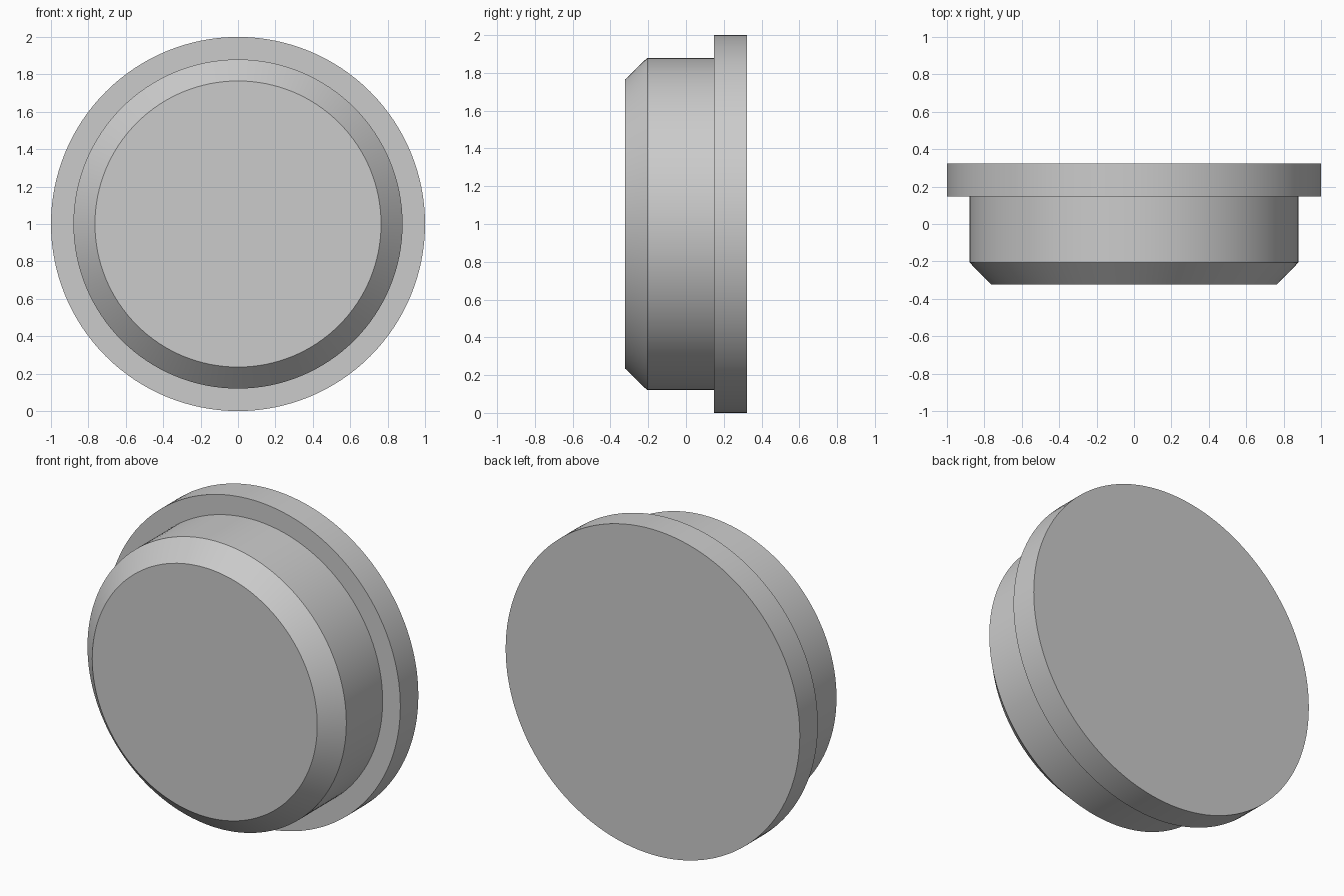
import bpy
import bmesh
import math

cube = bpy.data.objects.get("Cube")
if cube:
    bpy.data.objects.remove(cube, do_unlink=True)

SEGMENTS = 128

# One plain grey material
grey = bpy.data.materials.new("plain_grey")
grey.use_nodes = True
colour = (0.6, 0.6, 0.6, 1)
grey.diffuse_color = colour
grey.node_tree.nodes["Principled BSDF"].inputs["Base Color"].default_value = colour

# Outline of the stepped plug as (radius, y), from the front face to the back
profile = [(0.765, -0.323), (0.88, -0.205), (0.88, 0.148), (1.0, 0.148), (1.0, 0.323)]

# Turn the outline around the y axis and cap both ends
bm = bmesh.new()
rings = []
for radius, y in profile:
    ring = []
    for i in range(SEGMENTS):
        a = math.tau * i / SEGMENTS
        ring.append(bm.verts.new((radius * math.cos(a), y, 1 + radius * math.sin(a))))
    rings.append(ring)
for near, far in zip(rings, rings[1:]):
    for i in range(SEGMENTS):
        j = (i + 1) % SEGMENTS
        bm.faces.new((near[i], near[j], far[j], far[i]))
bm.faces.new(rings[0])
bm.faces.new(rings[-1])
bmesh.ops.recalc_face_normals(bm, faces=bm.faces)

mesh = bpy.data.meshes.new("flanged_plug")
bm.to_mesh(mesh)
bm.free()
mesh.materials.append(grey)
plug = bpy.data.objects.new("flanged_plug", mesh)
bpy.context.collection.objects.link(plug)

# Smooth sides with crisp rims
bpy.ops.object.select_all(action="DESELECT")
plug.select_set(True)
bpy.context.view_layer.objects.active = plug
bpy.ops.object.shade_smooth_by_angle(angle=math.radians(30))
